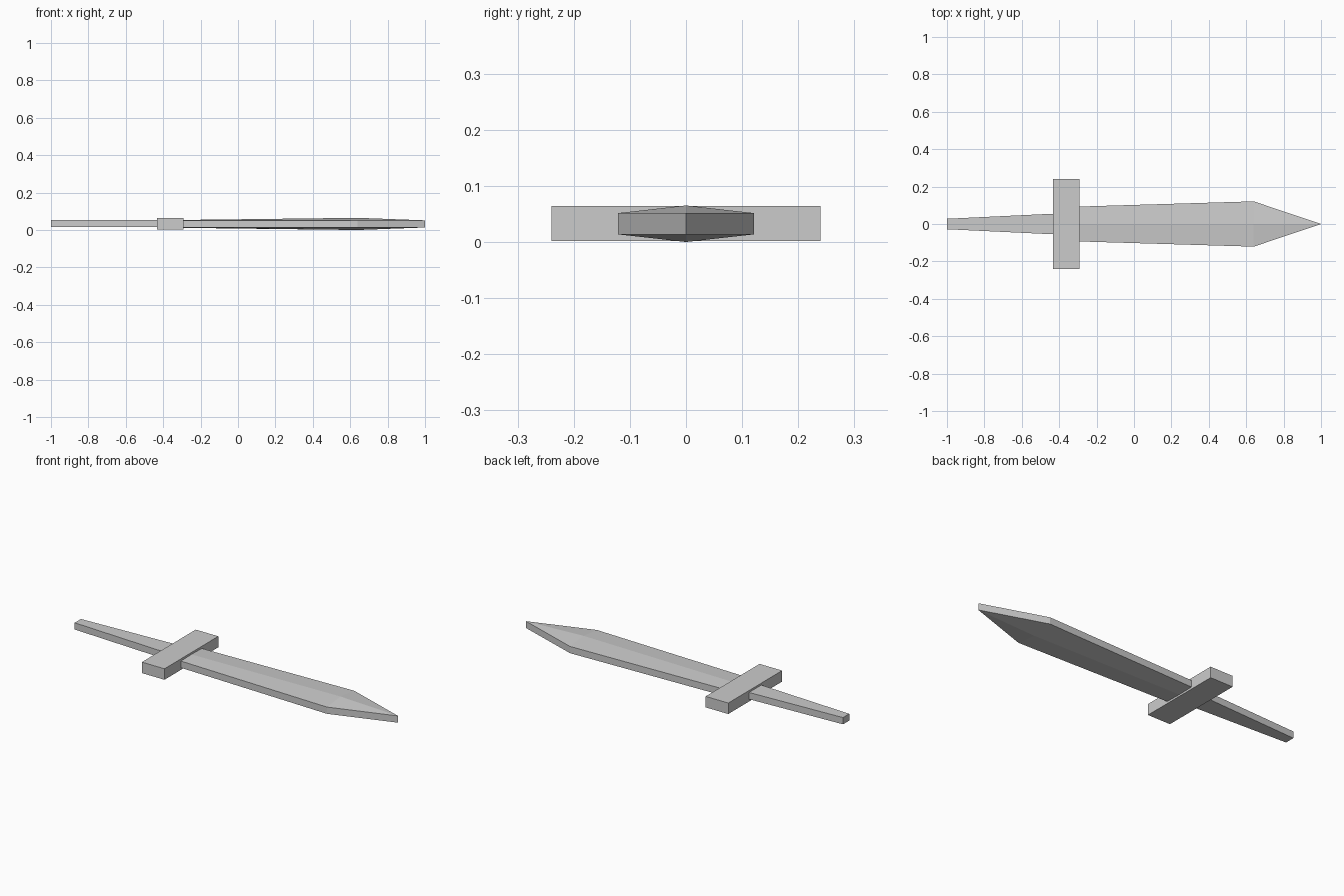
import bpy

if "Cube" in bpy.data.objects:
    bpy.data.objects.remove(bpy.data.objects["Cube"])

# One plain grey for everything
grey = bpy.data.materials.new("plain_grey")
grey.diffuse_color = (0.6, 0.6, 0.6, 1)
grey.use_nodes = True
grey.node_tree.nodes["Principled BSDF"].inputs["Base Color"].default_value = grey.diffuse_color


def mesh_object(name, verts, faces):
    mesh = bpy.data.meshes.new(name)
    mesh.from_pydata(verts, [], faces)
    mesh.materials.append(grey)
    obj = bpy.data.objects.new(name, mesh)
    bpy.context.collection.objects.link(obj)
    return obj


def tapered_bar(name, x0, w0, x1, w1, z0, z1):
    """Bar along x whose half width changes from w0 to w1."""
    verts = [(x, y, z) for x, w in ((x0, w0), (x1, w1))
             for y, z in ((-w, z0), (w, z0), (w, z1), (-w, z1))]
    faces = [(0, 3, 2, 1), (4, 5, 6, 7)]
    faces += [(i, (i + 1) % 4, (i + 1) % 4 + 4, i + 4) for i in range(4)]
    # the winding above already faces outward for x0 < x1
    faces = [f[::1] if k < 2 else f[::-1] for k, f in enumerate(faces)]
    obj = mesh_object(name, verts, faces)
    fix_normals(obj)
    return obj


def fix_normals(obj):
    import bmesh
    bm = bmesh.new()
    bm.from_mesh(obj.data)
    bmesh.ops.recalc_face_normals(bm, faces=bm.faces)
    bm.to_mesh(obj.data)
    bm.free()


# Grip and crossguard
tapered_bar("grip", -1.0, 0.028, -0.43, 0.055, 0.015, 0.053)
tapered_bar("crossguard", -0.432, 0.24, -0.291, 0.24, 0.002, 0.064)

# Blade: six-sided sections (flat edges, raised centre ridge) closing to a tip
verts = []
for x, half, ridge in ((-0.3, 0.093, 0.021), (0.64, 0.121, 0.0325)):
    for y, z in ((-half, -0.019), (0, -ridge), (half, -0.019),
                 (half, 0.019), (0, ridge), (-half, 0.019)):
        verts.append((x, y, z + 0.0325))
verts += [(1.0, 0, 0.0135), (1.0, 0, 0.0515)]
faces = [(0, 1, 2, 3, 4, 5)]
faces += [(i, (i + 1) % 6, (i + 1) % 6 + 6, i + 6) for i in range(6)]
faces += [(6, 7, 12), (7, 8, 12), (8, 9, 13, 12),
          (9, 10, 13), (10, 11, 13), (11, 6, 12, 13)]
fix_normals(mesh_object("blade", verts, faces))
